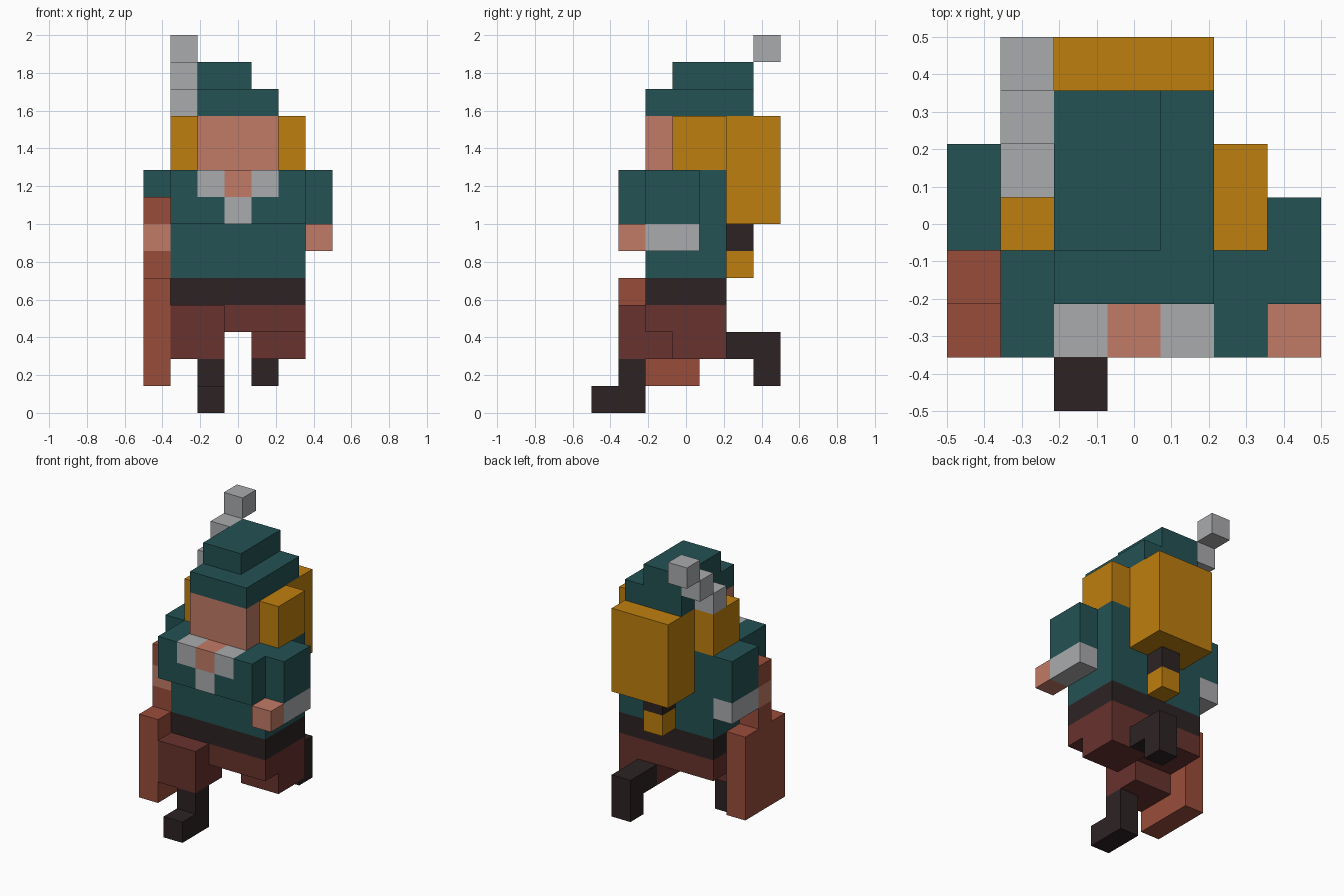
import bpy, bmesh, math
from itertools import product
from mathutils import Vector

if "Cube" in bpy.data.objects:
    bpy.data.objects.remove(bpy.data.objects["Cube"], do_unlink=True)

U = 1 / 7                            # block size
ORIGIN = Vector((-0.5, -0.5, 0))     # front right bottom corner of the block grid


def linear(c):
    c /= 255
    return c / 12.92 if c <= 0.04045 else ((c + 0.055) / 1.055) ** 2.4


def material(name, r, g, b):
    col = (linear(r), linear(g), linear(b), 1)
    m = bpy.data.materials.new(name)
    m.use_nodes = True
    m.diffuse_color = col
    bsdf = m.node_tree.nodes["Principled BSDF"]
    bsdf.inputs["Base Color"].default_value = col
    bsdf.inputs["Roughness"].default_value = 0.9
    return m


teal = material("teal cloth", 36, 82, 84)
gold = material("golden hair", 191, 127, 14)
grey = material("light grey", 170, 171, 174)
skin = material("skin", 193, 122, 102)
wood = material("wood", 153, 77, 58)
maroon = material("maroon cloth", 104, 51, 46)
black = material("dark leather", 45, 35, 36)


def part(name, mat, *boxes):
    """Join boxes (x0, x1, y0, y1, z0, z1 in blocks) into one outer shell."""
    cells = set()
    for x0, x1, y0, y1, z0, z1 in boxes:
        cells.update(product(range(x0, x1), range(y0, y1), range(z0, z1)))
    bm = bmesh.new()
    verts = {}

    def vert(p):
        if p not in verts:
            verts[p] = bm.verts.new(ORIGIN + Vector(p) * U)
        return verts[p]

    for cell in cells:
        for axis, side in product(range(3), (0, 1)):
            near = list(cell)
            near[axis] += 2 * side - 1
            if tuple(near) in cells:
                continue
            ring = []
            for a, b in ((0, 0), (1, 0), (1, 1), (0, 1)):
                p = list(cell)
                p[axis] += side
                p[(axis + 1) % 3] += a
                p[(axis + 2) % 3] += b
                ring.append(vert(tuple(p)))
            bm.faces.new(ring if side else ring[::-1])
    # merge the flat faces
    bmesh.ops.dissolve_limit(bm, angle_limit=math.radians(1),
                             verts=bm.verts[:], edges=bm.edges[:])
    me = bpy.data.meshes.new(name)
    bm.to_mesh(me)
    bm.free()
    me.materials.append(mat)
    ob = bpy.data.objects.new(name, me)
    bpy.context.collection.objects.link(ob)
    return ob


# Head, hat and feather
part("head", skin, (2, 5, 2, 5, 9, 11))
part("hat", teal, (2, 5, 2, 6, 11, 12), (2, 4, 3, 6, 12, 13))
for i in range(3):
    part(f"feather_{i + 1}", grey, (1, 2, 4 + i, 5 + i, 11 + i, 12 + i))

# Hair: side locks, back hair and tied tail
for side, x in (("right", 1), ("left", 5)):
    part(f"{side}_hair_lock", gold, (x, x + 1, 3, 5, 9, 11))
part("back_hair", gold, (2, 5, 5, 7, 7, 11))
part("hair_tie", black, (3, 4, 5, 6, 6, 7))
part("hair_tail", gold, (3, 4, 5, 6, 5, 6))

# Tunic with an open neck, and its collar
part("tunic", teal, (1, 6, 2, 5, 5, 9),
     (1, 2, 1, 2, 7, 9), (5, 6, 1, 2, 7, 9),
     (2, 3, 1, 2, 7, 8), (4, 5, 1, 2, 7, 8))
for side, x in (("right", 2), ("left", 4)):
    part(f"{side}_collar", grey, (x, x + 1, 1, 2, 8, 9))
part("collar_tie", grey, (3, 4, 1, 2, 7, 8))
part("neck", skin, (3, 4, 1, 2, 8, 9))

# Arms: the left one reaches one block further forward
for side, x, y in (("right", 0, 3), ("left", 6, 2)):
    part(f"{side}_sleeve", teal, (x, x + 1, y, y + 2, 7, 9))
    part(f"{side}_cuff", grey, (x, x + 1, y, y + 2, 6, 7))
    part(f"{side}_hand", skin, (x, x + 1, y - 1, y, 6, 7))

# Wooden staff with a broad lower end, held in the right hand
part("staff_top", wood, (0, 1, 2, 3, 7, 8))
part("staff_shaft", wood, (0, 1, 2, 3, 5, 6))
part("staff_base", wood, (0, 1, 1, 4, 1, 5))

# Belt, breeches and boots in mid stride
part("belt", black, (1, 6, 2, 5, 4, 5))
part("breeches", maroon, (1, 6, 2, 5, 3, 4), (1, 3, 1, 3, 2, 4), (4, 6, 3, 5, 2, 3))
part("right_boot", black, (2, 3, 1, 2, 0, 2), (2, 3, 0, 2, 0, 1))
part("left_boot", black, (4, 5, 5, 7, 2, 3), (4, 5, 6, 7, 1, 3))
